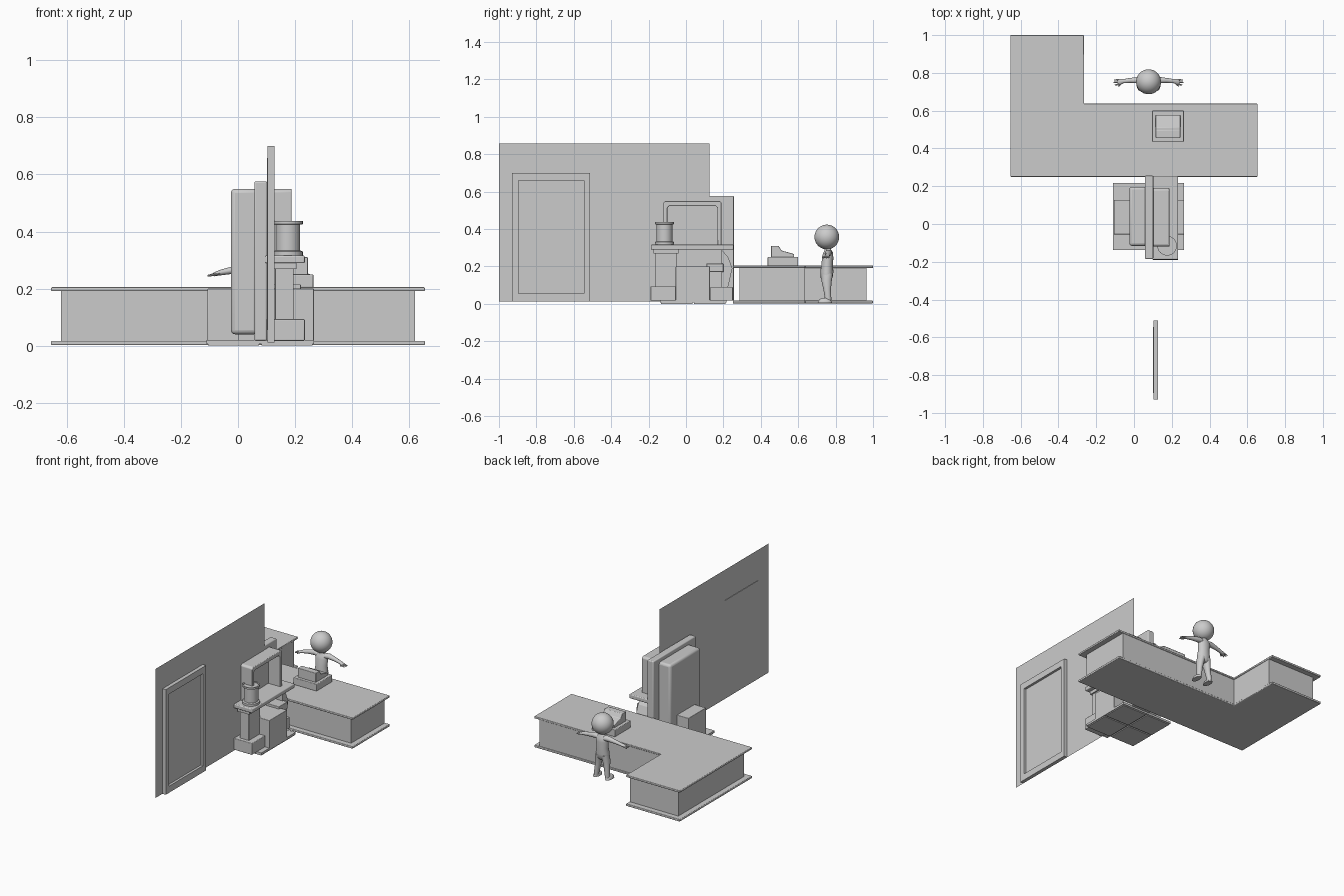
import bpy, bmesh
from math import sin, cos, pi, radians
from mathutils import Vector

if "Cube" in bpy.data.objects:
    bpy.data.objects.remove(bpy.data.objects["Cube"])


def finish(name, bm, bevel=0.0, smooth=False):
    bmesh.ops.recalc_face_normals(bm, faces=bm.faces)
    me = bpy.data.meshes.new(name)
    bm.to_mesh(me)
    bm.free()
    ob = bpy.data.objects.new(name, me)
    bpy.context.collection.objects.link(ob)
    if bevel:
        m = ob.modifiers.new("round", 'BEVEL')
        m.width, m.segments, m.limit_method = bevel, 3, 'ANGLE'
    if bevel or smooth:
        bpy.ops.object.select_all(action='DESELECT')
        ob.select_set(True)
        bpy.context.view_layer.objects.active = ob
        bpy.ops.object.shade_smooth_by_angle(angle=radians(40))
    return ob


def prism(name, pts, lo, hi, axis='z', bevel=0.0):
    """Extrude a profile: (x, y) along z, or (y, z) along x."""
    bm = bmesh.new()
    place = (lambda a, b: (a, b, lo)) if axis == 'z' else (lambda a, b: (lo, a, b))
    face = bm.faces.new([bm.verts.new(place(a, b)) for a, b in pts])
    new = bmesh.ops.extrude_face_region(bm, geom=[face])['geom']
    step = Vector((0, 0, hi - lo)) if axis == 'z' else Vector((hi - lo, 0, 0))
    bmesh.ops.translate(bm, vec=step, verts=[g for g in new if isinstance(g, bmesh.types.BMVert)])
    return finish(name, bm, bevel)


def box(name, x, y, z, bevel=0.0):
    return prism(name, [(x[0], y[0]), (x[1], y[0]), (x[1], y[1]), (x[0], y[1])], *z, bevel=bevel)


def tube(name, path, n=16):
    """Smooth tube; each path entry is (x, y, z, radius along side, radius along y)."""
    bm = bmesh.new()
    rings = []
    for i, p in enumerate(path):
        a, b = path[max(i - 1, 0)], path[min(i + 1, len(path) - 1)]
        d = (Vector(b[:3]) - Vector(a[:3])).normalized()
        u = d.cross(Vector((0, 1, 0))).normalized()
        v = d.cross(u)
        rings.append([bm.verts.new(Vector(p[:3]) + u * p[3] * cos(2 * pi * k / n)
                                   + v * p[4] * sin(2 * pi * k / n)) for k in range(n)])
    for r, s in zip(rings, rings[1:]):
        for k in range(n):
            bm.faces.new((r[k], r[(k + 1) % n], s[(k + 1) % n], s[k]))
    bm.faces.new(rings[0])
    bm.faces.new(rings[-1])
    return finish(name, bm, smooth=True)


def lathe(name, x, y, profile, n=32):
    bm = bmesh.new()
    vs = [bm.verts.new((x + r, y, z)) for r, z in profile]
    es = [bm.edges.new(e) for e in zip(vs, vs[1:])]
    bmesh.ops.spin(bm, geom=vs + es, cent=(x, y, 0), axis=(0, 0, 1), angle=2 * pi, steps=n)
    bmesh.ops.remove_doubles(bm, verts=bm.verts, dist=1e-5)
    return finish(name, bm, smooth=True)


# L-shaped counter: cabinet between two overhanging slabs
def ell(d, e):
    return [(-0.655 + d, 0.25 + d), (0.655 - d, 0.25 + d), (0.655 - d, 0.637 - e),
            (-0.265 - e, 0.637 - e), (-0.265 - e, 1 - d), (-0.655 + d, 1 - d)]


prism("counter_body", ell(0.035, 0.004), 0.014, 0.194)
prism("counter_top", ell(0, 0), 0.191, 0.205, bevel=0.004)
prism("counter_plinth", ell(0, 0), 0.002, 0.017, bevel=0.004)

# wall sheet with a doorway
WX = 0.104
bm = bmesh.new()
ys, zs = [-1, -0.93, -0.512, 0.125], [0.012, 0.70, 0.857]
grid = [[bm.verts.new((WX, y, z)) for y in ys] for z in zs]
for j in range(2):
    for i in range(3):
        if (i, j) != (1, 0):
            bm.faces.new((grid[j][i], grid[j][i + 1], grid[j + 1][i + 1], grid[j + 1][i]))
finish("wall", bm)

# door frame and recessed door leaf
for i, y in enumerate([(-0.93, -0.895), (-0.545, -0.512)]):
    box(f"door_jamb_{i}", (WX, 0.128), y, (0.012, 0.70))
for i, z in enumerate([(0.012, 0.055), (0.658, 0.70)]):
    box(f"door_rail_{i}", (WX, 0.128), (-0.895, -0.545), z)
box("door_leaf", (0.101, 0.112), (-0.895, -0.545), (0.055, 0.658))

# service window: panel, rounded cabinet behind, hood frame in front
box("window_panel", (0.057, 0.102), (-0.185, 0.256), (0.017, 0.576), 0.006)
box("window_cabinet", (-0.025, 0.07), (-0.116, 0.197), (0.04, 0.55), 0.015)
prism("window_hood", [(-0.12, 0.31), (-0.12, 0.54), (-0.11, 0.55), (0.18, 0.55), (0.19, 0.54),
                      (0.19, 0.31), (0.168, 0.31), (0.168, 0.513), (0.158, 0.523),
                      (-0.09, 0.523), (-0.1, 0.513), (-0.1, 0.31)], 0.09, 0.188, 'x', 0.004)
box("cabinet_foot", (0.0, 0.057), (-0.08, 0.16), (0.017, 0.045))

# shelf with its supports
box("shelf", (0.095, 0.234), (-0.188, 0.254), (0.289, 0.316), 0.005)
box("shelf_column", (0.13, 0.195), (-0.166, -0.048), (0.09, 0.272), 0.003)
box("column_capital", (0.12, 0.205), (-0.175, -0.04), (0.268, 0.29))
box("column_base", (0.1, 0.234), (-0.19, -0.05), (0.017, 0.093), 0.004)
box("shelf_post_base", (0.1, 0.2), (0.13, 0.25), (0.017, 0.09), 0.003)
prism("shelf_bracket", [(0.19, 0.29), (0.225, 0.25), (0.248, 0.19), (0.225, 0.09), (0.19, 0.09)],
      0.1, 0.19, 'x')

# drum on the shelf
lathe("drum", 0.175, -0.115,
      [(0, 0.316), (0.052, 0.316), (0.052, 0.33), (0.043, 0.334), (0.043, 0.424),
       (0.052, 0.426), (0.052, 0.437), (0.045, 0.437), (0.045, 0.43), (0, 0.43)])

# crossing chest on a floor plate made of four tiles
box("chest", (-0.107, 0.266), (-0.055, 0.128), (0.015, 0.2), 0.003)
box("chest_ledge", (0.1, 0.22), (0.11, 0.2), (0.17, 0.215), 0.003)
box("floor_plate", (-0.11, 0.266), (-0.138, 0.217), (0.006, 0.02))
for i, x in enumerate([(-0.105, 0.073), (0.083, 0.261)]):
    for j, y in enumerate([(-0.133, 0.034), (0.044, 0.212)]):
        box(f"floor_tile_{i}{j}", x, y, (0, 0.008))

# till
box("till_base", (0.095, 0.264), (0.436, 0.6), (0.203, 0.25), 0.004)
prism("till_body", [(0.455, 0.248), (0.455, 0.31), (0.495, 0.31), (0.51, 0.285),
                    (0.578, 0.266), (0.578, 0.248)], 0.115, 0.245, 'x', 0.003)

# attendant facing the window
CX = 0.077
bm = bmesh.new()
bmesh.ops.create_uvsphere(bm, u_segments=32, v_segments=20, radius=0.066)
bmesh.ops.translate(bm, vec=(CX, 0.753, 0.357), verts=bm.verts)
finish("head", bm, smooth=True)
tube("torso", [(CX, 0.755, 0.125, 0.022, 0.02), (CX, 0.752, 0.14, 0.043, 0.032),
               (CX, 0.753, 0.17, 0.044, 0.035), (CX, 0.755, 0.21, 0.037, 0.031),
               (CX, 0.758, 0.25, 0.042, 0.03), (CX, 0.76, 0.275, 0.038, 0.025),
               (CX, 0.758, 0.288, 0.02, 0.017), (CX, 0.755, 0.31, 0.016, 0.015)], 20)
for s, side in ((-1, "left"), (1, "right")):
    tube(f"{side}_leg", [(CX + s * 0.02, 0.755, 0.16, 0.022, 0.03),
                         (CX + s * 0.027, 0.752, 0.12, 0.022, 0.027),
                         (CX + s * 0.033, 0.755, 0.075, 0.018, 0.02),
                         (CX + s * 0.04, 0.76, 0.025, 0.015, 0.017),
                         (CX + s * 0.04, 0.76, 0.012, 0.014, 0.016)])
    # foot
    bm = bmesh.new()
    bmesh.ops.create_uvsphere(bm, u_segments=16, v_segments=10, radius=1)
    for v in bm.verts:
        v.co = (CX + s * 0.044 + v.co.x * 0.02, 0.742 + v.co.y * 0.038,
                0.005 + max(v.co.z, 0) * 0.027)
    finish(f"{side}_foot", bm, smooth=True)
    # arm and fingers
    tube(f"{side}_arm", [(CX + s * 0.02, 0.76, 0.27, 0.016, 0.02),
                         (CX + s * 0.05, 0.762, 0.272, 0.017, 0.018),
                         (CX + s * 0.095, 0.76, 0.265, 0.013, 0.013),
                         (CX + s * 0.135, 0.756, 0.257, 0.01, 0.011),
                         (CX + s * 0.15, 0.753, 0.253, 0.008, 0.015),
                         (CX + s * 0.162, 0.751, 0.249, 0.006, 0.013)])
    for k, (dy, reach) in enumerate([(-0.011, 0.178), (0, 0.184), (0.01, 0.182)]):
        tube(f"{side}_finger_{k}", [(CX + s * 0.155, 0.752 + dy, 0.251, 0.005, 0.005),
                                    (CX + s * reach, 0.75 + dy * 1.3, 0.245, 0.003, 0.003)], 8)
    tube(f"{side}_thumb", [(CX + s * 0.142, 0.746, 0.254, 0.005, 0.005),
                           (CX + s * 0.16, 0.729, 0.247, 0.003, 0.003)], 8)
